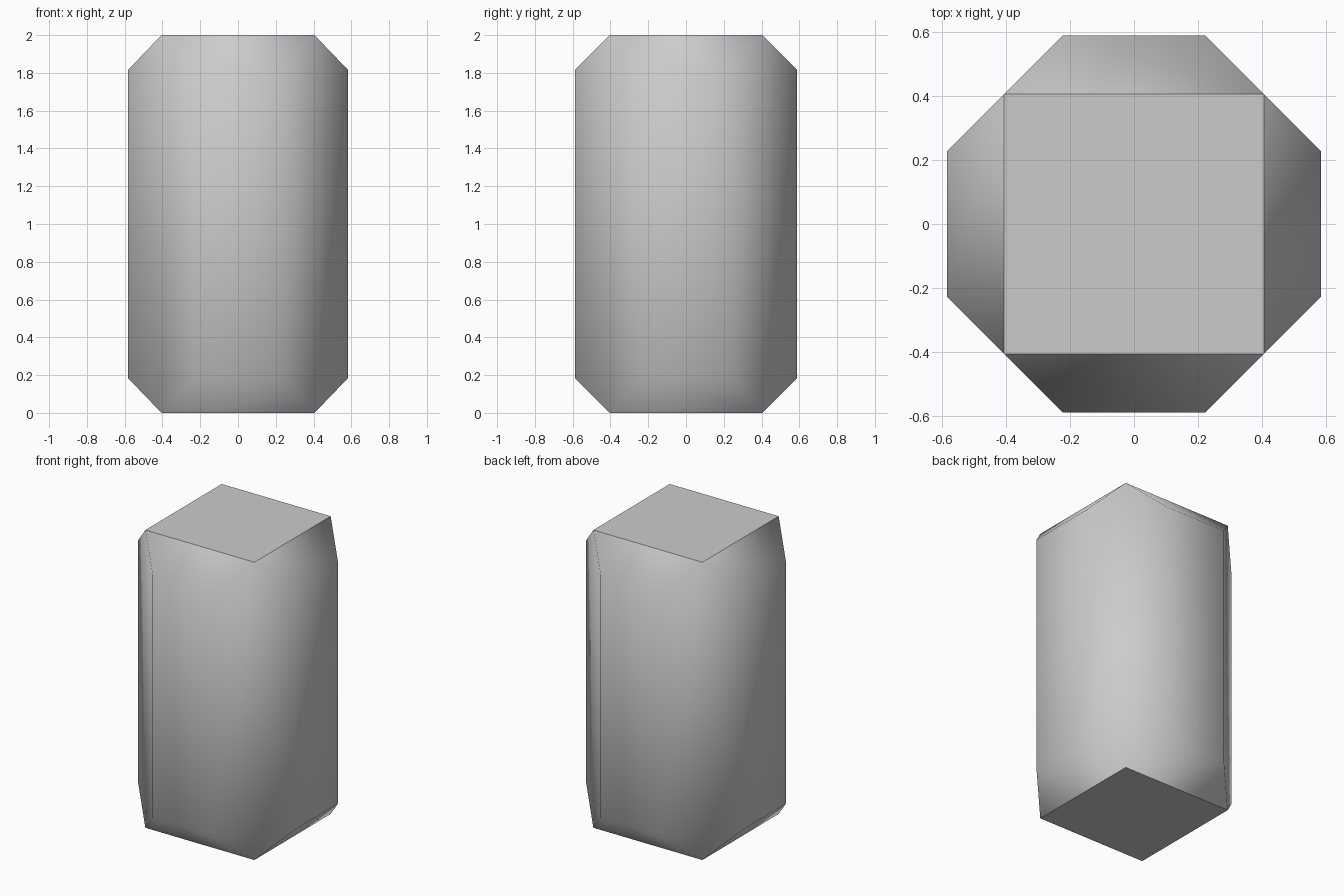
import bpy, bmesh, math
from itertools import product

if "Cube" in bpy.data.objects:
    bpy.data.objects.remove(bpy.data.objects["Cube"])

HEIGHT, CAP, DROP = 2.0, 0.405, 0.185   # full height, cap half width, taper height
SIDE_X, SIDE_Y = 0.583, 0.588           # half widths of the octagonal shaft

# Points of one corner: cap corner plus the two shaft corners on the same diagonal plane
corner = [(CAP, CAP, 0.0),
          (SIDE_X, 2 * CAP - SIDE_X, DROP),
          (2 * CAP - SIDE_Y, SIDE_Y, DROP)]

# Mirror the corner to all eight octants and wrap it into a solid
bm = bmesh.new()
for sx, sy, top in product((-1, 1), (-1, 1), (False, True)):
    for x, y, z in corner:
        bm.verts.new((sx * x, sy * y, HEIGHT - z if top else z))
bmesh.ops.convex_hull(bm, input=bm.verts[:])
bmesh.ops.dissolve_limit(bm, angle_limit=math.radians(3),
                         verts=bm.verts[:], edges=bm.edges[:])
bmesh.ops.recalc_face_normals(bm, faces=bm.faces[:])

# Smooth sides, flat caps with crisp rims
for f in bm.faces:
    f.smooth = True
for f in bm.faces:
    if abs(f.normal.z) > 0.95:
        f.smooth = False
        for e in f.edges:
            e.smooth = False

mesh = bpy.data.meshes.new("chamfered_block")
bm.to_mesh(mesh)
bm.free()
block = bpy.data.objects.new("chamfered_block", mesh)
bpy.context.collection.objects.link(block)
